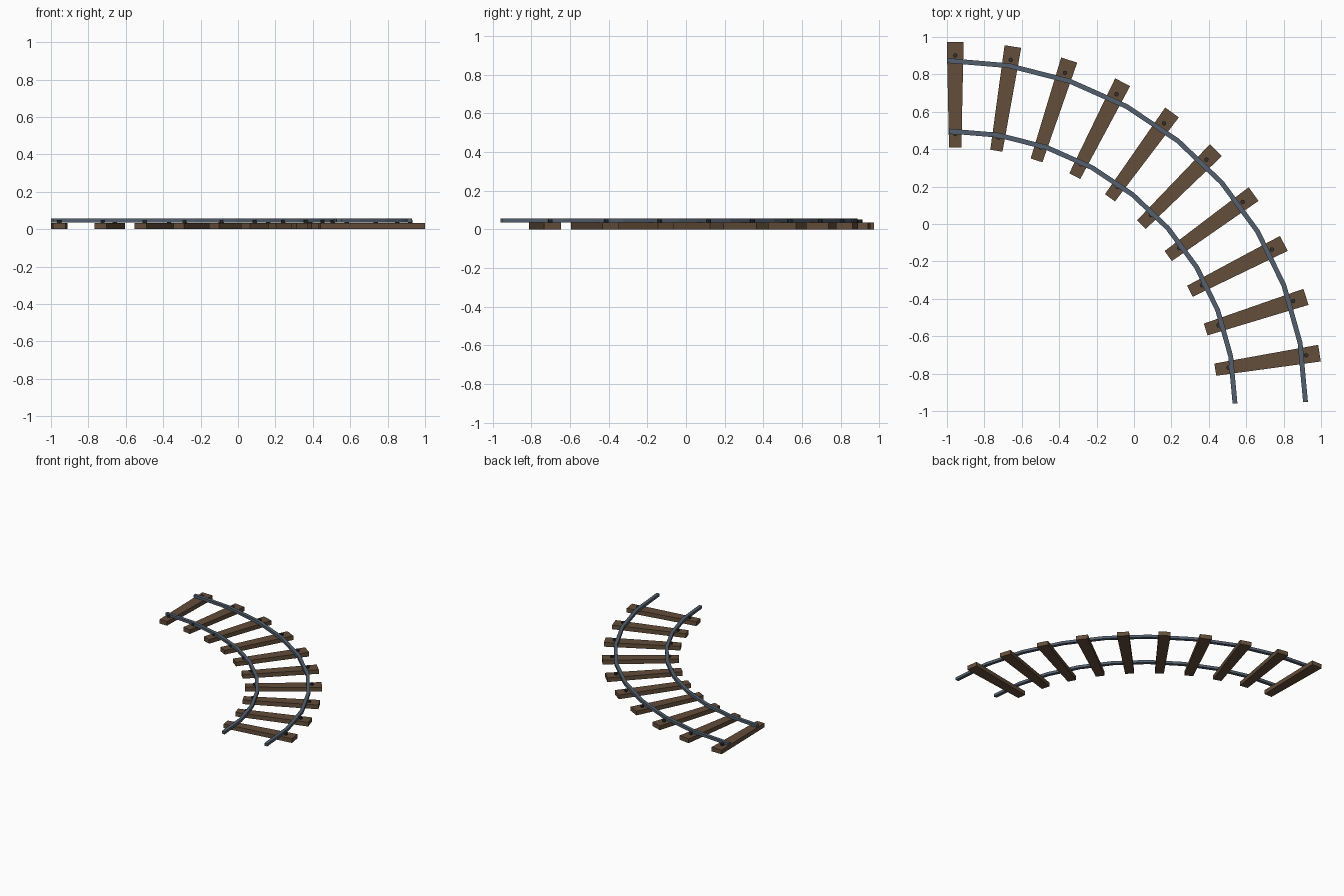
import bpy, bmesh, math
from mathutils import Vector, Matrix

if "Cube" in bpy.data.objects:
    bpy.data.objects.remove(bpy.data.objects["Cube"])


def material(name, rgb):
    m = bpy.data.materials.new(name)
    m.diffuse_color = (*rgb, 1)
    m.use_nodes = True
    m.node_tree.nodes["Principled BSDF"].inputs["Base Color"].default_value = m.diffuse_color
    return m


WOOD = material("brown wood", (0.125, 0.075, 0.042))
STEEL = material("blue grey steel", (0.088, 0.117, 0.158))
IRON = material("dark iron", (0.03, 0.029, 0.03))

CX, CY = -0.956, -0.999      # centre the sleepers fan out from
R_IN, R_OUT = 1.408, 1.972   # inner and outer ends of the sleepers
WOOD_TOP = 0.034


def finish(name, bm, mat):
    bmesh.ops.recalc_face_normals(bm, faces=bm.faces)
    me = bpy.data.meshes.new(name)
    bm.to_mesh(me)
    bm.free()
    me.materials.append(mat)
    ob = bpy.data.objects.new(name, me)
    bpy.context.collection.objects.link(ob)
    return ob


def sleeper(name, frame):
    # plank tapering towards the inside of the bend
    bm = bmesh.new()
    bmesh.ops.create_cube(bm, size=1)
    for v in bm.verts:
        outer = v.co.y > 0
        v.co = Vector((v.co.x * (0.09 if outer else 0.066),
                       R_OUT if outer else R_IN,
                       (v.co.z + 0.5) * WOOD_TOP))
    bm.transform(frame)
    finish(name, bm, WOOD)


def spikes(name, frame):
    # one spike beside each rail
    bm = bmesh.new()
    for r in (1.48, 1.90):
        bmesh.ops.create_cone(bm, cap_ends=True, segments=8, radius1=0.012,
                              radius2=0.012, depth=0.03,
                              matrix=Matrix.Translation((0, r, 0.035)))
    bm.transform(frame)
    finish(name, bm, IRON)


def rail(name, cx, cy, a, b, half=0.013, z0=0.036, z1=0.057, steps=9):
    # rectangular bar swept in straight segments round a quarter bend
    bm = bmesh.new()
    rings = []
    for i in range(steps + 1):
        t = math.pi / 2 * i / steps
        p = Vector((cx + a * math.sin(t), cy + b * math.cos(t), 0))
        n = Vector((math.sin(t), math.cos(t), 0)) * half
        rings.append([bm.verts.new(p + n * s + Vector((0, 0, z)))
                      for s, z in ((-1, z0), (1, z0), (1, z1), (-1, z1))])
    for q, r in zip(rings, rings[1:]):
        for k in range(4):
            j = (k + 1) % 4
            bm.faces.new((q[k], q[j], r[j], r[k]))
    bm.faces.new(rings[0])
    bm.faces.new(rings[-1])
    finish(name, bm, STEEL)


# ten sleepers, nine degrees apart
for i in range(10):
    frame = (Matrix.Translation((CX, CY, 0))
             @ Matrix.Rotation(-math.radians(9 * i), 4, 'Z'))
    sleeper(f"sleeper_{i + 1}", frame)
    spikes(f"spikes_{i + 1}", frame)

rail("outer_rail", -1.0, -0.953, 1.917, 1.827)
rail("inner_rail", -0.99, -0.96, 1.530, 1.457)
